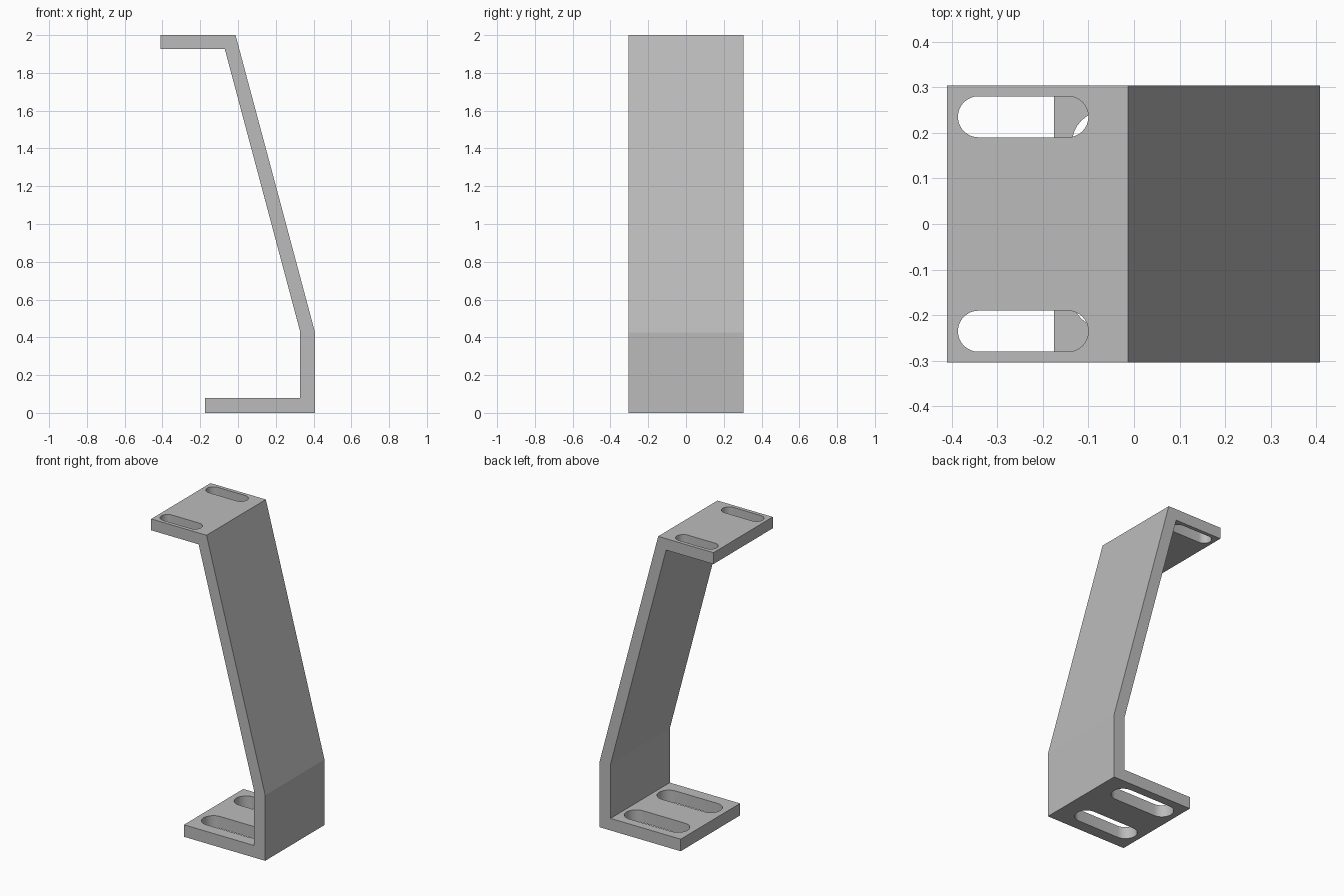
import bpy, bmesh, math

cube = bpy.data.objects.get("Cube")
if cube:
    bpy.data.objects.remove(cube, do_unlink=True)

grey = bpy.data.materials.new("plain grey")
grey.use_nodes = True
grey.diffuse_color = (0.5, 0.5, 0.5, 1)
grey.node_tree.nodes["Principled BSDF"].inputs["Base Color"].default_value = (0.5, 0.5, 0.5, 1)


def prism(name, points, offset):
    """Extrude a closed outline of 3D points along an offset."""
    bm = bmesh.new()
    face = bm.faces.new([bm.verts.new(p) for p in points])
    extruded = bmesh.ops.extrude_face_region(bm, geom=[face])["geom"]
    verts = [v for v in extruded if isinstance(v, bmesh.types.BMVert)]
    bmesh.ops.translate(bm, verts=verts, vec=offset)
    bmesh.ops.recalc_face_normals(bm, faces=bm.faces)
    mesh = bpy.data.meshes.new(name)
    bm.to_mesh(mesh)
    bm.free()
    mesh.materials.append(grey)
    obj = bpy.data.objects.new(name, mesh)
    bpy.context.collection.objects.link(obj)
    return obj


def slot_cutter(name, x, y, z, half_straight, radius, steps=16):
    """Rounded slot running along x, used to cut through a plate."""
    points = []
    for side, start in ((1, -math.pi / 2), (-1, math.pi / 2)):
        for i in range(steps + 1):
            a = start + math.pi * i / steps
            points.append((x + side * half_straight + radius * math.cos(a),
                           y + radius * math.sin(a), z - 0.1))
    return prism(name, points, (0, 0, 0.2))


# Bent bracket strip: top flange, sloping arm, upright and foot
profile = [(-0.41, 2), (-0.013, 2), (0.408, 0.425), (0.408, 0), (-0.175, 0),
           (-0.175, 0.078), (0.329, 0.078), (0.329, 0.43), (-0.07, 1.926), (-0.41, 1.926)]
bracket = prism("bracket", [(x, -0.304, z) for x, z in profile], (0, 0.608, 0))

# Slots in the top flange and in the foot
cutters = [slot_cutter("top_slot_cutter", -0.243, y, 1.963, 0.098, 0.045) for y in (0.235, -0.235)]
cutters += [slot_cutter("foot_slot_cutter", 0.084, y, 0.039, 0.15, 0.07) for y in (0.177, -0.158)]

bpy.ops.object.select_all(action="DESELECT")
bracket.select_set(True)
bpy.context.view_layer.objects.active = bracket
for cutter in cutters:
    cut = bracket.modifiers.new("slot", "BOOLEAN")
    cut.operation = "DIFFERENCE"
    cut.solver = "EXACT"
    cut.object = cutter
    bpy.ops.object.modifier_apply(modifier=cut.name)
    bpy.data.objects.remove(cutter, do_unlink=True)

bpy.ops.object.shade_smooth_by_angle(angle=math.radians(14))
